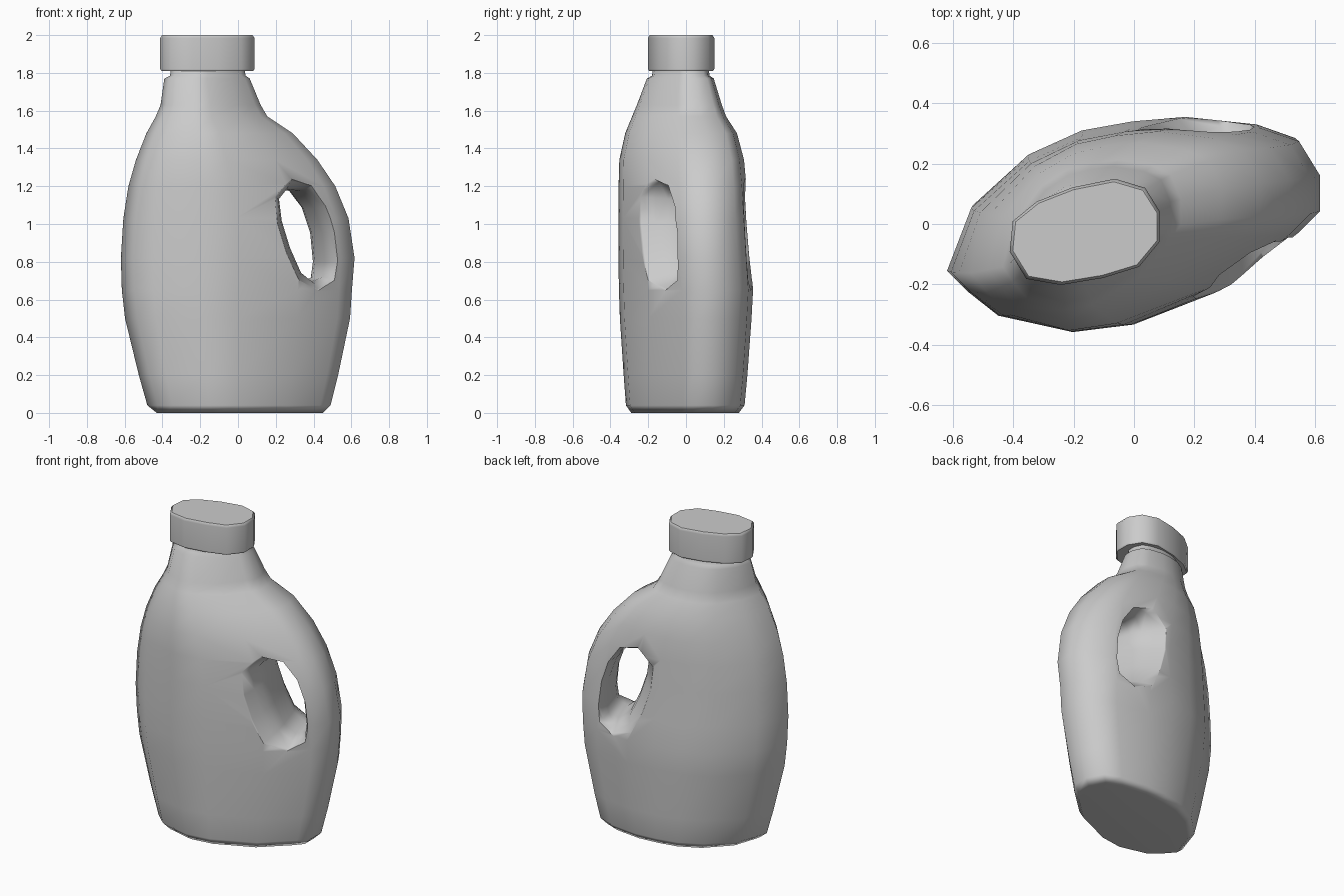
import bpy, bmesh, math

if "Cube" in bpy.data.objects:
    bpy.data.objects.remove(bpy.data.objects["Cube"])

TURN = math.radians(18)
C, S = math.cos(TURN), math.sin(TURN)

# Oval cross-sections seen from above, turned a little about z
BODY_OVAL = [(.62, .05), (.62, .17), (.55, .285), (.42, .33), (.18, .355), (0, .34),
             (-.17, .31), (-.35, .23), (-.54, .06), (-.62, -.15), (-.55, -.22),
             (-.45, -.30), (-.20, -.355), (0, -.33), (.33, -.20), (.55, -.02)]
CAP_OVAL = [(.25, -.03), (.25, .065), (.20, .145), (.10, .175), (-.04, .147),
            (-.16, .10), (-.24, .035), (-.25, -.065), (-.195, -.155),
            (-.08, -.175), (.06, -.152), (.18, -.115)]


def section(oval, z, x0, x1, y0, y1):
    """The oval stretched to exactly fill the given x and y limits."""
    mx = max(p[0] for p in oval)
    my = max(p[1] for p in oval)
    return [((x0 + x1) / 2 + x / mx * (x1 - x0) / 2,
             (y0 + y1) / 2 + y / my * (y1 - y0) / 2, z) for x, y in oval]


def loft(name, rings):
    """Closed skin through a stack of rings."""
    bm = bmesh.new()
    rows = [[bm.verts.new(p) for p in r] for r in rings]
    n = len(rows[0])
    for lo, hi in zip(rows, rows[1:]):
        for i in range(n):
            j = (i + 1) % n
            bm.faces.new((lo[i], lo[j], hi[j], hi[i]))
    bm.faces.new(rows[0][::-1])
    bm.faces.new(rows[-1])
    bmesh.ops.recalc_face_normals(bm, faces=bm.faces)
    mesh = bpy.data.meshes.new(name)
    bm.to_mesh(mesh)
    bm.free()
    ob = bpy.data.objects.new(name, mesh)
    bpy.context.collection.objects.link(ob)
    return ob


def activate(ob):
    bpy.ops.object.select_all(action='DESELECT')
    ob.select_set(True)
    bpy.context.view_layer.objects.active = ob


def smooth(ob, angle):
    activate(ob)
    bpy.ops.object.shade_smooth_by_angle(angle=math.radians(angle))
    wn = ob.modifiers.new("even_shading", 'WEIGHTED_NORMAL')
    wn.keep_sharp = True


# Bottle body with shoulder and neck: z, x limits, y limits
BODY = [
    (0.00, -0.43, 0.45, -0.29, 0.28),
    (0.04, -0.48, 0.49, -0.318, 0.31),
    (0.20, -0.525, 0.53, -0.33, 0.325),
    (0.50, -0.598, 0.593, -0.35, 0.347),
    (0.65, -0.615, 0.603, -0.355, 0.355),
    (0.82, -0.62, 0.617, -0.358, 0.343),
    (1.03, -0.607, 0.585, -0.358, 0.33),
    (1.20, -0.58, 0.515, -0.357, 0.32),
    (1.34, -0.54, 0.42, -0.353, 0.307),
    (1.48, -0.485, 0.29, -0.322, 0.27),
    (1.57, -0.435, 0.155, -0.285, 0.212),
    (1.63, -0.41, 0.12, -0.26, 0.19),
    (1.77, -0.39, 0.062, -0.207, 0.147),
    (1.785, -0.36, 0.04, -0.18, 0.125),
    (1.82, -0.355, 0.035, -0.175, 0.12),
]
body = loft("bottle_body", [section(BODY_OVAL, *r) for r in BODY])

# Handle hole: slanted slot, flared toward the front and back surfaces
SLOT = [(.235, 1.185), (.32, 1.175), (.395, 1.08), (.44, .95), (.455, .8), (.445, .72),
        (.38, .695), (.31, .75), (.25, .88), (.205, 1.02), (.19, 1.13)]
FLARE = [(-.42, .16), (-.29, .08), (-.22, .04), (-.16, .014), (-.09, 0),
         (.09, 0), (.16, .014), (.22, .04), (.29, .08), (.42, .16)]


def slot_ring(v, grow):
    """Slot outline pushed outward by grow, at depth v through the bottle."""
    ring = []
    n = len(SLOT)
    for i, (u, z) in enumerate(SLOT):
        (ua, za), (ub, zb) = SLOT[i - 1], SLOT[(i + 1) % n]
        du, dz = za - zb, ub - ua
        d = math.hypot(du, dz)
        u, z = u + du / d * grow, z + dz / d * grow
        ring.append((u * C - v * S, u * S + v * C, z))
    return ring


cutter = loft("handle_cutter", [slot_ring(v, g) for v, g in FLARE])
cutter.hide_render = True

activate(body)
cut = body.modifiers.new("handle_hole", 'BOOLEAN')
cut.operation = 'DIFFERENCE'
cut.solver = 'EXACT'
cut.object = cutter
bpy.ops.object.modifier_apply(modifier=cut.name)
bpy.data.objects.remove(cutter)
smooth(body, 70)

# Screw cap
CAP = [
    (1.81, -0.405, 0.08, -0.195, 0.143),
    (1.82, -0.412, 0.087, -0.202, 0.15),
    (1.985, -0.412, 0.087, -0.202, 0.15),
    (2.00, -0.402, 0.077, -0.192, 0.14),
]
cap = loft("cap", [section(CAP_OVAL, *r) for r in CAP])
smooth(cap, 40)
